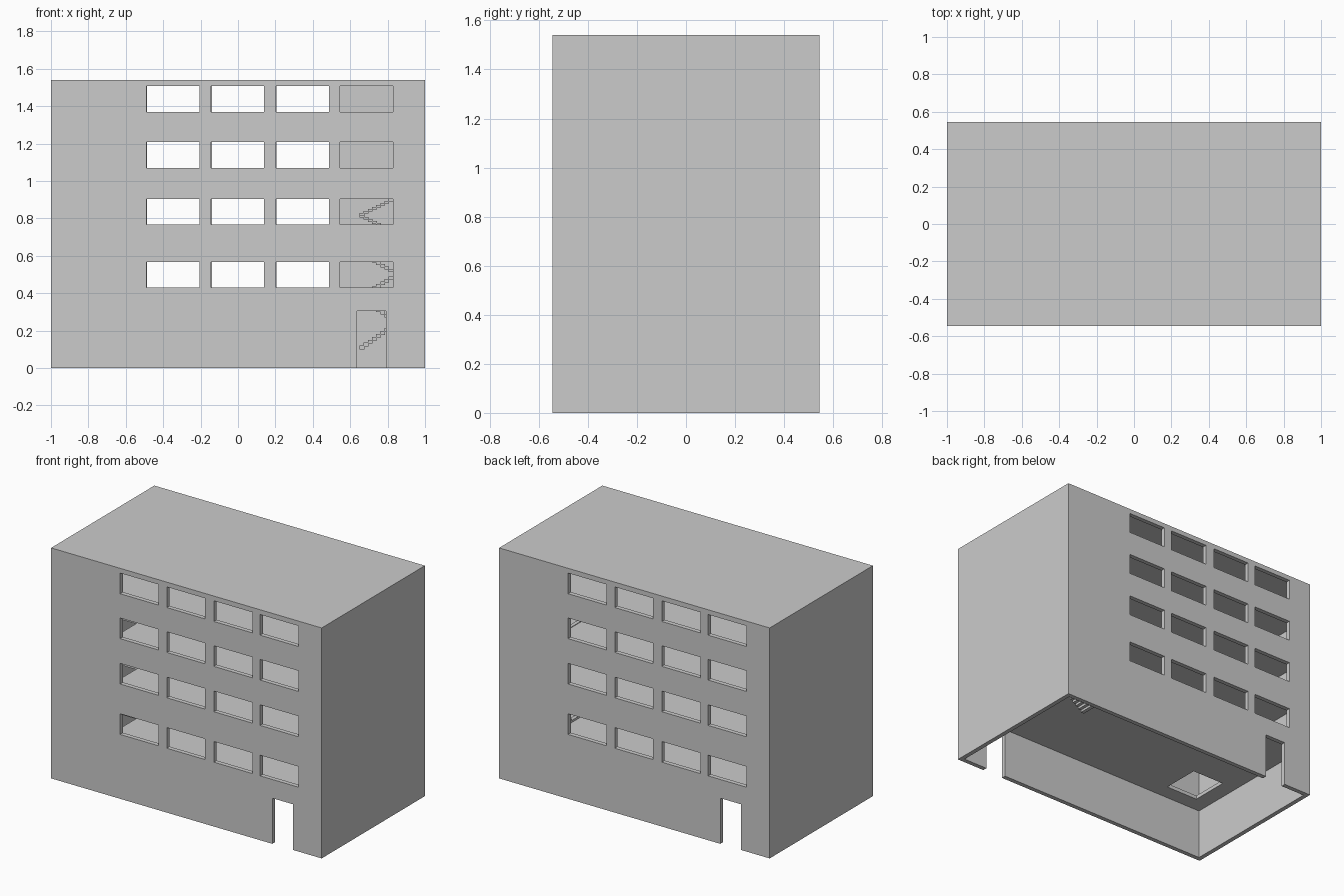
import bpy, bmesh
from mathutils import Matrix, Vector

if "Cube" in bpy.data.objects:
    bpy.data.objects.remove(bpy.data.objects["Cube"])

W, D, H, T = 1.0, 0.545, 1.54, 0.03      # half width, half depth, height, wall

grey = bpy.data.materials.new("concrete grey")
grey.diffuse_color = (0.6, 0.6, 0.6, 1)
grey.use_nodes = True
grey.node_tree.nodes["Principled BSDF"].inputs["Base Color"].default_value = grey.diffuse_color


def boxes(name, items):
    """One object made from (x0, x1, y0, y1, z0, z1) boxes."""
    bm = bmesh.new()
    for x0, x1, y0, y1, z0, z1 in items:
        m = Matrix.Translation(Vector((x0 + x1, y0 + y1, z0 + z1)) / 2)
        m = m @ Matrix.Diagonal((x1 - x0, y1 - y0, z1 - z0, 1))
        bmesh.ops.create_cube(bm, size=1, matrix=m)
    me = bpy.data.meshes.new(name)
    bm.to_mesh(me)
    bm.free()
    me.materials.append(grey)
    ob = bpy.data.objects.new(name, me)
    bpy.context.collection.objects.link(ob)
    return ob


def cut(ob, items):
    """Subtract boxes from an object."""
    cutter = boxes("cutter", items)
    cutter.hide_render = True
    mod = ob.modifiers.new("cut", 'BOOLEAN')
    mod.operation, mod.solver, mod.object = 'DIFFERENCE', 'EXACT', cutter
    bpy.context.view_layer.objects.active = ob
    bpy.ops.object.modifier_apply(modifier=mod.name)
    bpy.data.objects.remove(cutter, do_unlink=True)


# Outer shell: four walls and roof, open at the bottom
shell = boxes("walls_and_roof", [(-W, W, -D, D, 0, H)])
cut(shell, [(-W + T, W - T, -D + T, D - T, -0.1, H - 0.025)])

# Window grid and door on the front, the same turned half round on the back
openings = [(0.635, 0.79, -0.1, 0.305)]
for x in (-0.49, -0.145, 0.203, 0.545):
    for z in (0.43, 0.767, 1.07, 1.37):
        openings.append((x, x + 0.284, z, z + 0.138))
front = [(x0, x1, -D - 0.1, -D + T + 0.02, z0, z1) for x0, x1, z0, z1 in openings]
back = [(-x1, -x0, D - T - 0.02, D + 0.1, z0, z1) for x0, x1, z0, z1 in openings]
cut(shell, front + back)

# Floor slabs; all but the top one have a shaft opening
for i, z in enumerate((0.365, 0.695, 1.0, 1.30)):
    slab = boxes(f"floor_slab_{i + 1}",
                 [(-W + 0.02, W - 0.02, -D + 0.02, D - 0.02, z - 0.025, z)])
    if i < 3:
        cut(slab, [(-0.86, -0.62, -0.41, -0.15, z - 0.1, z + 0.1)])

# Zigzag stair: flights alternate direction and lane, sharing their end steps
levels = (0.10, 0.24, 0.375, 0.50, 0.615, 0.715, 0.815, 0.91, 1.0)
N, XL, XR = 9, 0.65, 0.85
pitch = (XR - XL) / N
for f, (za, zb) in enumerate(zip(levels, levels[1:])):
    right = f % 2 == 0
    y0, y1 = (0.28, 0.40) if right else (0.16, 0.28)
    rise = (zb - za) / N
    steps = []
    for k in range(N):
        x = XL + k * pitch if right else XR - (k + 1) * pitch
        z = za + k * rise
        last = k == N - 1
        steps.append((x, x + pitch + 0.003, 0.16 if last else y0,
                      0.40 if last else y1, z, z + rise + 0.004))
    boxes(f"stair_flight_{f + 1}", steps)
